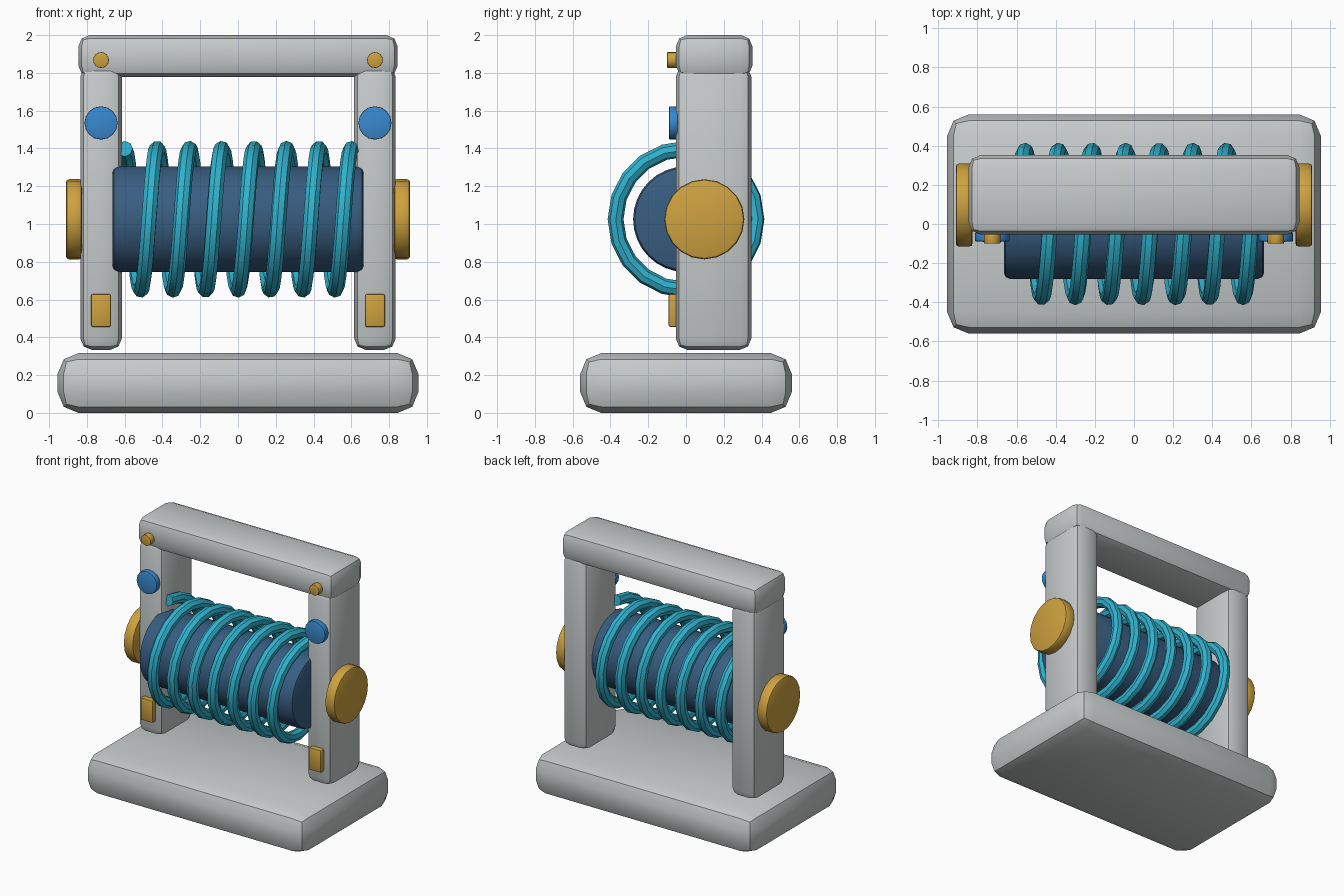
import bpy
from math import pi, tau, sin, cos, radians

cube = bpy.data.objects.get("Cube")
if cube:
    bpy.data.objects.remove(cube, do_unlink=True)


def material(name, rgb):
    mat = bpy.data.materials.new(name)
    mat.use_nodes = True
    colour = (*rgb, 1)
    mat.diffuse_color = colour
    node = next(n for n in mat.node_tree.nodes if n.type == 'BSDF_PRINCIPLED')
    node.inputs["Base Color"].default_value = colour
    return mat


GREY = material("light grey", (0.57, 0.60, 0.60))
GOLD = material("gold", (0.62, 0.36, 0.05))
BLUE = material("bright blue", (0.04, 0.25, 0.62))
NAVY = material("navy", (0.04, 0.11, 0.22))
CYAN = material("cyan", (0.03, 0.45, 0.62))


def finish(name, mat, bevel=0, segments=2):
    """Name, colour, bevel and shade the active object."""
    obj = bpy.context.object
    obj.name = obj.data.name = name
    obj.data.materials.append(mat)
    bpy.ops.object.transform_apply(location=False, rotation=True, scale=True)
    if bevel:
        mod = obj.modifiers.new("rounded edges", 'BEVEL')
        mod.width = bevel
        mod.segments = segments
        mod.limit_method = 'ANGLE'
        mod.angle_limit = radians(40)
        bpy.ops.object.modifier_apply(modifier=mod.name)
    bpy.ops.object.shade_smooth_by_angle(angle=radians(30))
    return obj


def box(name, mat, centre, size, bevel):
    bpy.ops.mesh.primitive_cube_add(size=1, location=centre)
    bpy.context.object.scale = size
    return finish(name, mat, bevel)


def disc(name, mat, centre, radius, depth, axis, sides, bevel):
    turn = (0, pi / 2, 0) if axis == 'X' else (pi / 2, 0, 0)
    bpy.ops.mesh.primitive_cylinder_add(vertices=sides, radius=radius, depth=depth,
                                        location=centre, rotation=turn)
    return finish(name, mat, bevel)


# Base slab and top beam
box("base", GREY, (0, 0, 0.158), (1.91, 1.12, 0.316), 0.11)
box("top_beam", GREY, (0, 0.149, 1.889), (1.69, 0.405, 0.222), 0.06)

# Posts with their fittings, once per side
for side, s in (("left", 1), ("right", -1)):
    x = s * 0.725
    box(side + "_post", GREY, (x, 0.146, 1.087), (0.22, 0.40, 1.506), 0.06)
    disc(side + "_hub", GOLD, (s * 0.868, 0.097, 1.025), 0.212, 0.085, 'X', 20, 0.015)
    disc(side + "_bolt", GOLD, (x, -0.07, 1.868), 0.042, 0.06, 'Y', 16, 0.004)
    disc(side + "_button", BLUE, (x, -0.067, 1.535), 0.088, 0.045, 'Y', 16, 0.005)
    box(side + "_plate", GOLD, (x, -0.067, 0.542), (0.105, 0.05, 0.175), 0.01)

# Spool
disc("spool", NAVY, (0, 0, 1.025), 0.28, 1.33, 'X', 32, 0.03)

# Wire wound around the spool
turns, steps, radius, reach = 7, 20, 0.373, 0.6
count = turns * steps
curve = bpy.data.curves.new("wire_coil", 'CURVE')
curve.dimensions = '3D'
curve.bevel_depth = 0.042
curve.bevel_resolution = 2
curve.use_fill_caps = True
spline = curve.splines.new('POLY')
spline.points.add(count)
for i, point in enumerate(spline.points):
    a = tau * i / steps
    point.co = (reach * (2 * i / count - 1), radius * sin(a),
                1.025 + radius * cos(a), 1)
coil = bpy.data.objects.new("wire_coil", curve)
bpy.context.collection.objects.link(coil)
bpy.ops.object.select_all(action='DESELECT')
coil.select_set(True)
bpy.context.view_layer.objects.active = coil
bpy.ops.object.convert(target='MESH')
finish("wire_coil", CYAN)
